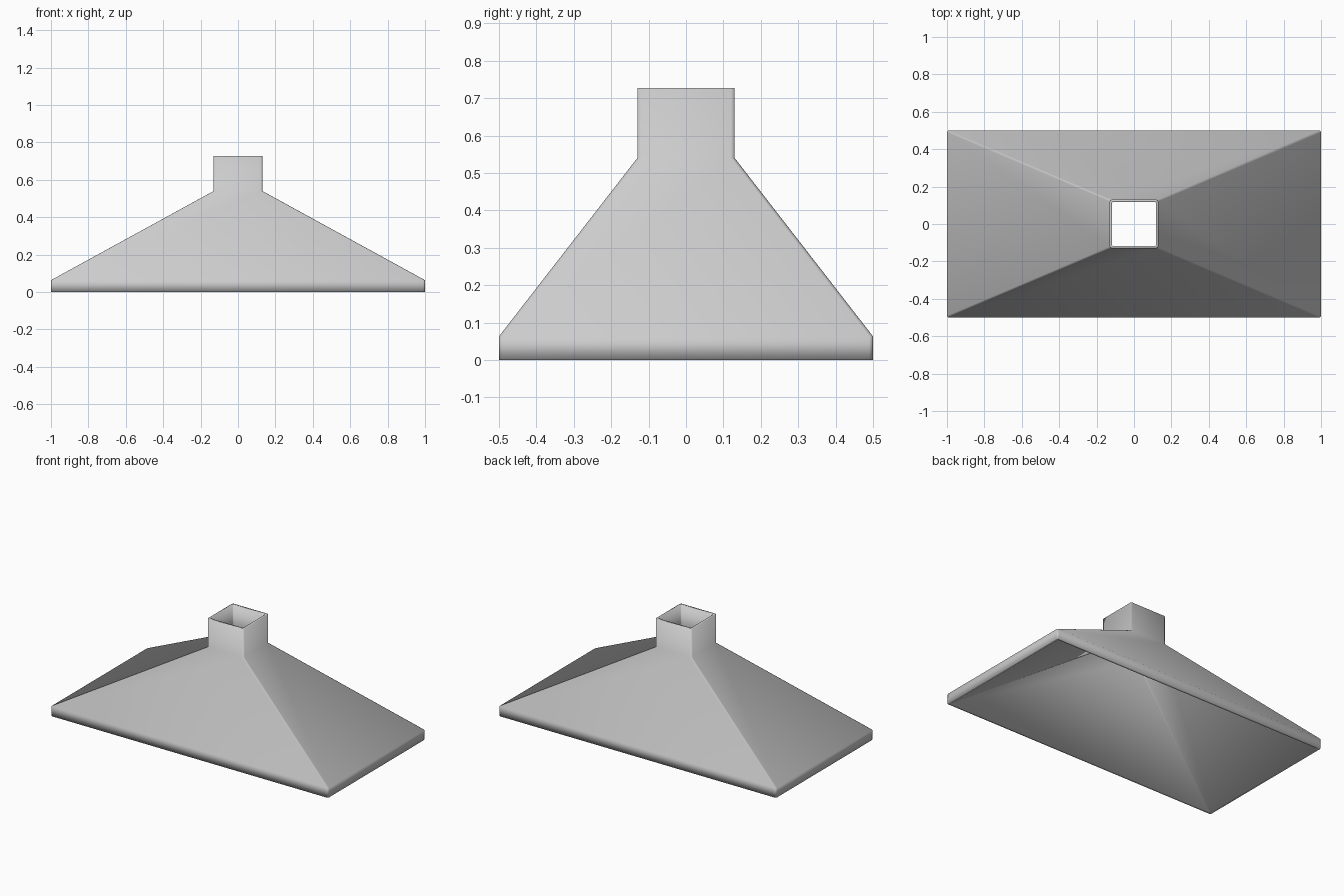
import bpy
import bmesh
from math import cos, sin, pi

cube = bpy.data.objects.get("Cube")
if cube:
    bpy.data.objects.remove(cube, do_unlink=True)

# Plain grey metal
metal = bpy.data.materials.new("grey_metal")
metal.use_nodes = True
grey = (0.6, 0.6, 0.6, 1)
metal.diffuse_color = grey
metal.node_tree.nodes["Principled BSDF"].inputs["Base Color"].default_value = grey

# Wall section: half width, half depth, height, corner radius
section = [
    (1.0, 0.5, 0.0, 0.01),          # outer bottom of rim
    (1.0, 0.5, 0.063, 0.01),        # outer top of rim
    (0.13, 0.13, 0.54, 0.01),       # outer base of neck
    (0.13, 0.13, 0.727, 0.01),      # outer top of neck
    (0.117, 0.117, 0.727, 0.005),   # inner top of neck
    (0.117, 0.117, 0.535, 0.005),   # inner base of neck
    (0.985, 0.485, 0.0, 0.005),     # inner edge of rim
]
STEPS = 2


def rounded_ring(bm, w, d, z, r):
    """Counter-clockwise rectangle of vertices with rounded corners."""
    verts = []
    for k, (sx, sy) in enumerate([(1, 1), (-1, 1), (-1, -1), (1, -1)]):
        for s in range(STEPS + 1):
            a = (k + s / STEPS) * pi / 2
            verts.append(bm.verts.new((sx * (w - r) + r * cos(a),
                                       sy * (d - r) + r * sin(a), z)))
    return verts


# Hollow hood: the sloping inside runs straight from the rim edge to the neck
bm = bmesh.new()
rings = [rounded_ring(bm, *level) for level in section]
for a, b in zip(rings, rings[1:] + rings[:1]):
    for i in range(len(a)):
        j = (i + 1) % len(a)
        bm.faces.new((a[i], a[j], b[j], b[i]))
mesh = bpy.data.meshes.new("hood_shell")
bm.to_mesh(mesh)
bm.free()

hood = bpy.data.objects.new("hood_shell", mesh)
bpy.context.collection.objects.link(hood)
mesh.materials.append(metal)
mesh.shade_smooth()
